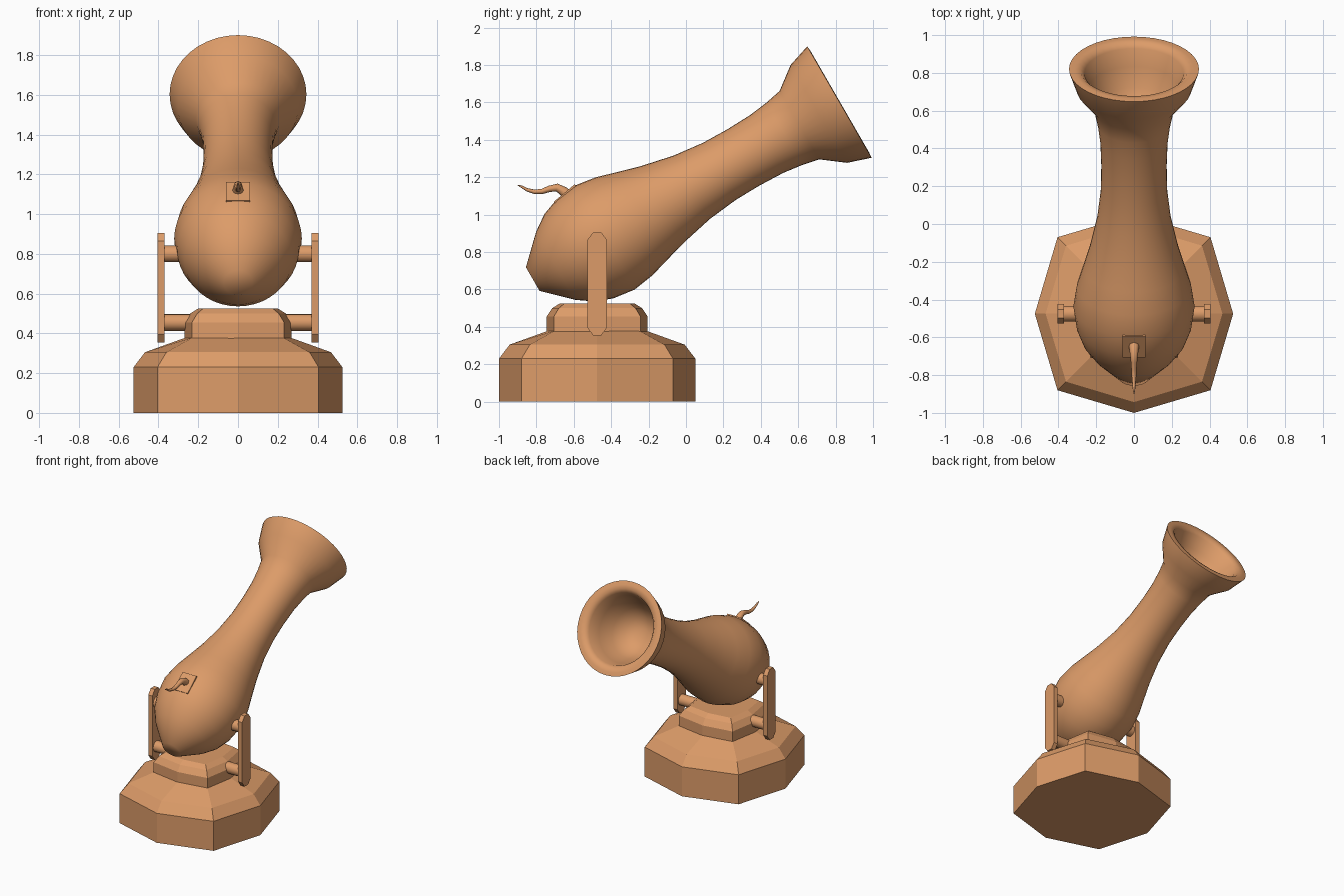
import bpy, bmesh, math
from mathutils import Vector, Matrix

if "Cube" in bpy.data.objects:
    bpy.data.objects.remove(bpy.data.objects["Cube"])

mat = bpy.data.materials.new("terracotta")
mat.diffuse_color = (0.72, 0.33, 0.14, 1)
mat.use_nodes = True
mat.node_tree.nodes["Principled BSDF"].inputs["Base Color"].default_value = mat.diffuse_color
CY = -0.475  # centre of the base in y


def finish(name, bm, smooth=None):
    bmesh.ops.recalc_face_normals(bm, faces=bm.faces)
    me = bpy.data.meshes.new(name)
    bm.to_mesh(me)
    bm.free()
    ob = bpy.data.objects.new(name, me)
    bpy.context.collection.objects.link(ob)
    me.materials.append(mat)
    if smooth:
        bpy.ops.object.select_all(action='DESELECT')
        ob.select_set(True)
        bpy.context.view_layer.objects.active = ob
        bpy.ops.object.shade_smooth_by_angle(angle=math.radians(smooth))
    return ob


def loft(name, rings, smooth=None):
    """Skin a list of equal-length point rings and cap both ends."""
    bm = bmesh.new()
    vs = [[bm.verts.new(p) for p in ring] for ring in rings]
    n = len(vs[0])
    for a, b in zip(vs, vs[1:]):
        for i in range(n):
            j = (i + 1) % n
            bm.faces.new((a[i], a[j], b[j], b[i]))
    bm.faces.new(vs[0][::-1])
    bm.faces.new(vs[-1])
    return finish(name, bm, smooth)


def circle(center, u, v, r, n):
    return [center + (u * math.cos(2 * math.pi * i / n) + v * math.sin(2 * math.pi * i / n)) * r
            for i in range(n)]


# Base and collar: octagons whose corners alternate in radius
def octagon(z, r, diag):
    return [Vector((math.cos(k * math.pi / 4), math.sin(k * math.pi / 4), 0))
            * (diag * math.sqrt(2) if k % 2 else r) + Vector((0, CY, z)) for k in range(8)]


loft("base", [octagon(*a) for a in (
    (0, 0.525, 0.405), (0.23, 0.525, 0.405), (0.305, 0.468, 0.36), (0.38, 0.26, 0.225))])
loft("collar", [octagon(*a) for a in (
    (0.36, 0.27, 0.232), (0.455, 0.27, 0.232), (0.50, 0.24, 0.205), (0.525, 0.20, 0.175))])

# Barrel: revolved around an axis tilted 30 degrees (distance behind the mouth, radius)
axis = Vector((0, math.cos(math.pi / 6), 0.5))
up = Vector((0, -0.5, math.cos(math.pi / 6)))
side = Vector((1, 0, 0))
mouth = Vector((0, 0.82, 1.602))
profile = [(1.893, 0.073), (1.75, 0.211), (1.665, 0.27), (1.57, 0.305), (1.45, 0.321),
           (1.33, 0.303), (1.21, 0.268), (1.09, 0.234), (0.91, 0.195), (0.74, 0.176),
           (0.59, 0.173), (0.45, 0.178), (0.34, 0.192), (0.247, 0.211), (0.127, 0.302),
           (0.0, 0.344), (-0.003, 0.315), (0.0, 0.285), (0.025, 0.262), (0.12, 0.235),
           (0.22, 0.185), (0.30, 0.13), (0.33, 0.05)]
loft("barrel", [circle(mouth - axis * s, side, up, r, 40) for s, r in profile], smooth=80)

# Side arms with chamfered ends, and the pins joining them to barrel and collar
arm = [(-0.052, 0.395), (-0.022, 0.355), (0.022, 0.355), (0.052, 0.395),
       (0.052, 0.865), (0.022, 0.905), (-0.022, 0.905), (-0.052, 0.865)]
for label, sx in (("left", -1), ("right", 1)):
    loft(label + "_arm", [[Vector((sx * x, CY + y, z)) for y, z in arm] for x in (0.37, 0.405)])
    for part, z in (("upper", 0.80), ("lower", 0.455)):
        loft(f"{label}_{part}_pin",
             [circle(Vector((sx * x, CY, z)), Vector((0, 1, 0)), Vector((0, 0, 1)), 0.042, 16)
              for x in (0.18, 0.38)], smooth=40)

# Fuse plate sitting on the rear of the barrel
bm = bmesh.new()
bmesh.ops.create_cube(bm, size=1, matrix=Matrix.Translation((0, -0.64, 1.102))
                      @ Matrix.Rotation(math.radians(40), 4, 'X') @ Matrix.Diagonal((0.12, 0.145, 0.035, 1)))
finish("fuse_plate", bm)

# Wavy tapering fuse
path = [(-0.62, 1.09, 0.032), (-0.655, 1.125, 0.026), (-0.69, 1.145, 0.021), (-0.73, 1.138, 0.017),
        (-0.77, 1.124, 0.014), (-0.81, 1.122, 0.012), (-0.85, 1.133, 0.009), (-0.88, 1.15, 0.006),
        (-0.90, 1.158, 0.002)]
rings = []
for i, (y, z, r) in enumerate(path):
    a, b = path[max(i - 1, 0)], path[min(i + 1, len(path) - 1)]
    t = Vector((0, b[0] - a[0], b[1] - a[1])).normalized()
    rings.append(circle(Vector((0, y, z)), side, side.cross(t), r, 8))
loft("fuse", rings, smooth=60)
